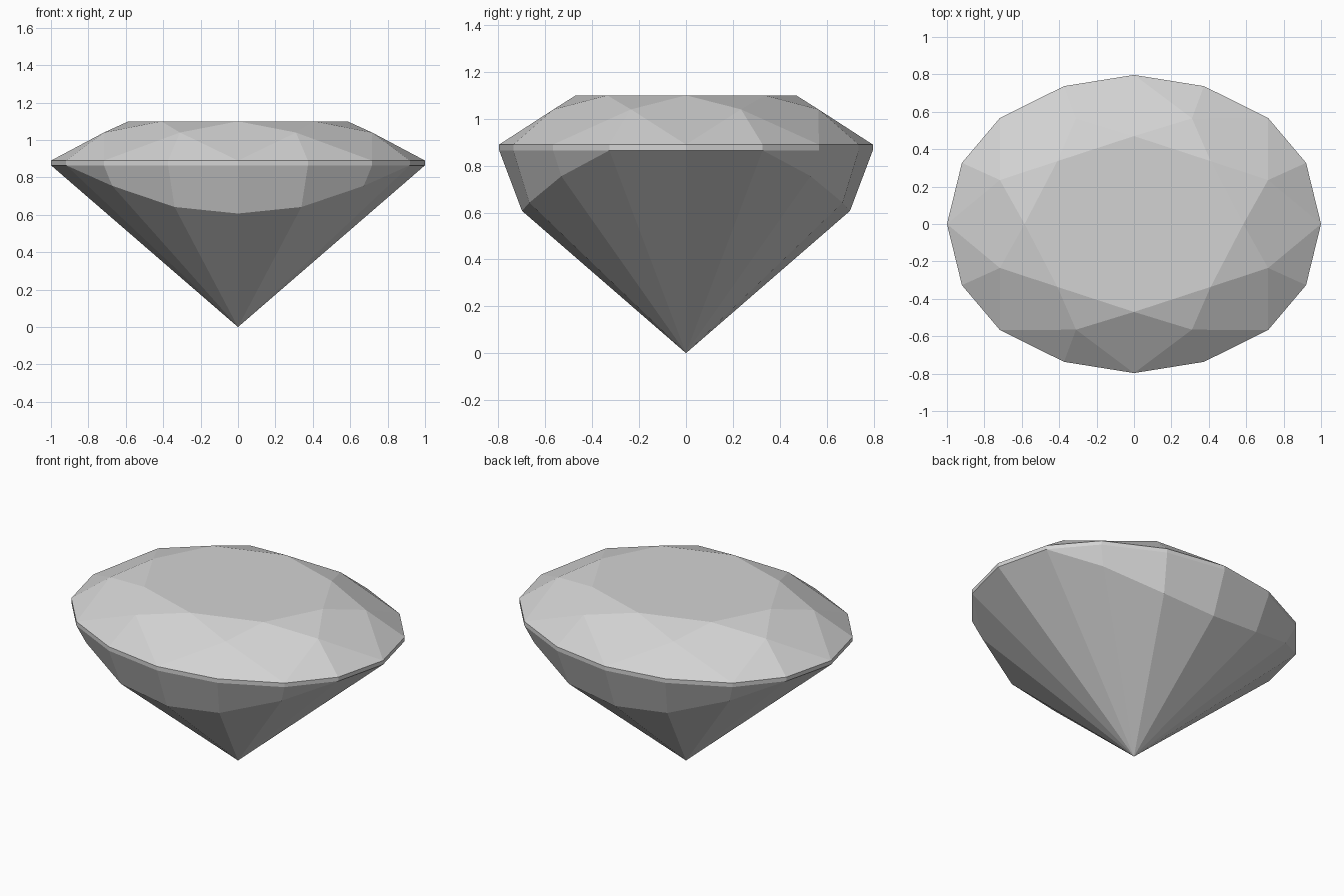
import bpy
import bmesh
from mathutils import Vector

cube = bpy.data.objects.get("Cube")
if cube:
    bpy.data.objects.remove(cube, do_unlink=True)

# One flat stone colour
stone = bpy.data.materials.new("pale_grey_stone")
stone.use_nodes = True
colour = (0.65, 0.65, 0.65, 1.0)
stone.diffuse_color = colour
stone.node_tree.nodes["Principled BSDF"].inputs["Base Color"].default_value = colour

# Quarter outlines, running from the left end (+x) to the back (+y)
GIRDLE = [(1, 0), (0.92, 0.327), (0.717, 0.567), (0.374, 0.737), (0, 0.797)]
TABLE = [(0.585, 0), (0.41, 0.336), (0, 0.47)]
STAR = [(0.717, 0.235), (0.31, 0.565)]
# Lower band: inward scale and height for each girdle corner
BAND = [(1, 0.865), (1, 0.865), (0.938, 0.755), (0.907, 0.642), (0.878, 0.607)]


def full_ring(quarter):
    """Mirror a quarter outline into a closed counter-clockwise ring."""
    half = quarter + [(-p[0],) + tuple(p[1:]) for p in reversed(quarter) if p[0] > 0]
    return half + [(p[0], -p[1]) + tuple(p[2:]) for p in reversed(half) if p[1] > 0]


bm = bmesh.new()


def add_ring(quarter, z=None):
    return [bm.verts.new(Vector((p[0], p[1], p[2] if z is None else z)))
            for p in full_ring(quarter)]


def bridge(upper, lower):
    n = len(upper)
    for i in range(n):
        j = (i + 1) % n
        bm.faces.new((upper[i], lower[i], lower[j], upper[j]))


table = add_ring(TABLE, 1.1)
star = add_ring(STAR, 1.04)
girdle_top = add_ring(GIRDLE, 0.89)
girdle_base = add_ring(GIRDLE, 0.865)
band = add_ring([(x * s, y * s, z) for (x, y), (s, z) in zip(GIRDLE, BAND)])
tip = bm.verts.new((0, 0, 0))

# Crown: table, star triangles, kites and upper girdle triangles
bm.faces.new(table)
for i in range(8):
    j = (i + 1) % 8
    g = [girdle_top[(2 * i + k) % 16] for k in range(3)]
    bm.faces.new((table[i], star[i], table[j]))
    bm.faces.new((table[i], star[i - 1], g[0], star[i]))
    bm.faces.new((star[i], g[0], g[1]))
    bm.faces.new((star[i], g[1], g[2]))

# Girdle rim, lower band and pointed pavilion
bridge(girdle_top, girdle_base)
bridge(girdle_base, band)
for i in range(16):
    bm.faces.new((band[i], tip, band[(i + 1) % 16]))

bmesh.ops.remove_doubles(bm, verts=bm.verts[:], dist=0.0005)
bmesh.ops.recalc_face_normals(bm, faces=bm.faces[:])

mesh = bpy.data.meshes.new("cut_gemstone")
bm.to_mesh(mesh)
bm.free()
mesh.materials.append(stone)
gem = bpy.data.objects.new("cut_gemstone", mesh)
bpy.context.collection.objects.link(gem)
